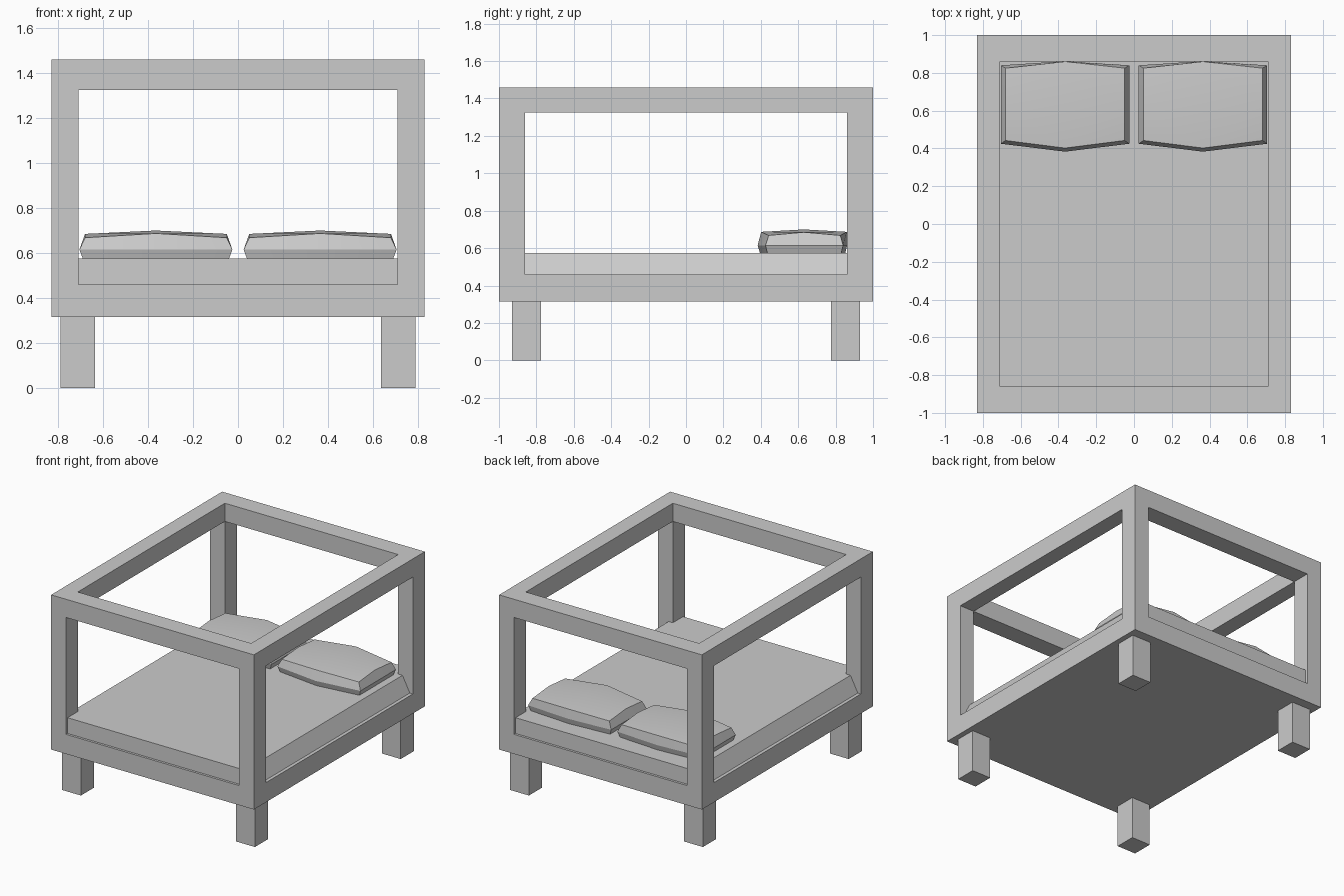
import bpy
import bmesh
from itertools import product
from mathutils import Vector

cube = bpy.data.objects.get("Cube")
if cube:
    bpy.data.objects.remove(cube, do_unlink=True)

GREY = (0.6, 0.6, 0.6, 1)
grey = bpy.data.materials.new("plain grey")
grey.use_nodes = True
grey.diffuse_color = GREY
grey.node_tree.nodes["Principled BSDF"].inputs["Base Color"].default_value = GREY


def finish(name, bm):
    """Turn a bmesh into a flat-shaded grey object."""
    bmesh.ops.recalc_face_normals(bm, faces=bm.faces[:])
    mesh = bpy.data.meshes.new(name)
    bm.to_mesh(mesh)
    bm.free()
    mesh.materials.append(grey)
    obj = bpy.data.objects.new(name, mesh)
    bpy.context.collection.objects.link(obj)
    return obj


def block(name, centre, size, top_scale=(1, 1)):
    """Box whose top can be narrowed."""
    bm = bmesh.new()
    bmesh.ops.create_cube(bm, size=1)
    for v in bm.verts:
        if v.co.z > 0:
            v.co.x *= top_scale[0]
            v.co.y *= top_scale[1]
        v.co = Vector(c + s * p for c, s, p in zip(centre, size, v.co))
    return finish(name, bm)


# Canopy frame: skin of a 3x3x3 lattice with the openings left empty
cuts = [(-0.83, -0.71, 0.71, 0.83), (-1, -0.86, 0.86, 1), (0.315, 0.46, 1.325, 1.46)]


def solid(cell):
    if min(cell) < 0 or max(cell) > 2:
        return False
    i, j, k = cell
    if k == 0:
        return True
    if k == 1:
        return i != 1 and j != 1
    return i != 1 or j != 1


bm = bmesh.new()
grid = {c: bm.verts.new([cuts[a][c[a]] for a in range(3)])
        for c in product(range(4), repeat=3)}
for cell in product(range(3), repeat=3):
    if not solid(cell):
        continue
    for axis, side in product(range(3), (0, 1)):
        other = list(cell)
        other[axis] += 2 * side - 1
        if solid(other):
            continue
        u, w = [a for a in range(3) if a != axis]
        corners = []
        for du, dw in ((0, 0), (1, 0), (1, 1), (0, 1)):
            p = list(cell)
            p[axis] += side
            p[u] += du
            p[w] += dw
            corners.append(grid[tuple(p)])
        bm.faces.new(corners)
bmesh.ops.delete(bm, geom=[v for v in bm.verts if not v.link_faces], context='VERTS')
finish("canopy_frame", bm)

# Mattress with sloping long sides
block("mattress", (0, 0, 0.5175), (1.61, 1.965, 0.115), (0.925, 0.997))

# Legs
for sx, sy in product((-1, 1), repeat=2):
    name = ("front" if sy < 0 else "back") + ("_left" if sx > 0 else "_right") + "_leg"
    block(name, (sx * 0.7125, sy * 0.8525, 0.1575), (0.155, 0.155, 0.315))


# Pillows: three stacked outlines and a raised middle
# half width, front corner, front middle, back corner, back middle,
# corner height, side height, end height
OUTLINES = [
    (0.325, 0.435, 0.395, 0.83, 0.852, 0.575, 0.575, 0.575),
    (0.34, 0.425, 0.383, 0.84, 0.862, 0.615, 0.615, 0.615),
    (0.315, 0.442, 0.402, 0.825, 0.86, 0.668, 0.685, 0.687),
]


def pillow(name, x):
    bm = bmesh.new()
    rings = []
    for w, fc, fm, bc, bk, zc, zs, ze in OUTLINES:
        points = [(-w, fc, zc), (0, fm, ze), (w, fc, zc), (w, 0.63, zs),
                  (w, bc, zc), (0, bk, ze), (-w, bc, zc), (-w, 0.63, zs)]
        rings.append([bm.verts.new((x + a, b, c)) for a, b, c in points])
    for low, high in zip(rings, rings[1:]):
        for i in range(8):
            j = (i + 1) % 8
            bm.faces.new((low[i], low[j], high[j], high[i]))
    bm.faces.new(rings[0])
    middle = bm.verts.new((x, 0.63, 0.7))
    top = rings[-1]
    for i in range(1, 8, 2):
        bm.faces.new((top[i], top[(i + 1) % 8], top[(i + 2) % 8], middle))
    obj = finish(name, bm)
    # Soft top, crisp rims
    bpy.ops.object.select_all(action='DESELECT')
    obj.select_set(True)
    bpy.context.view_layer.objects.active = obj
    bpy.ops.object.shade_smooth_by_angle(angle=0.35)


pillow("left_pillow", 0.365)
pillow("right_pillow", -0.365)
